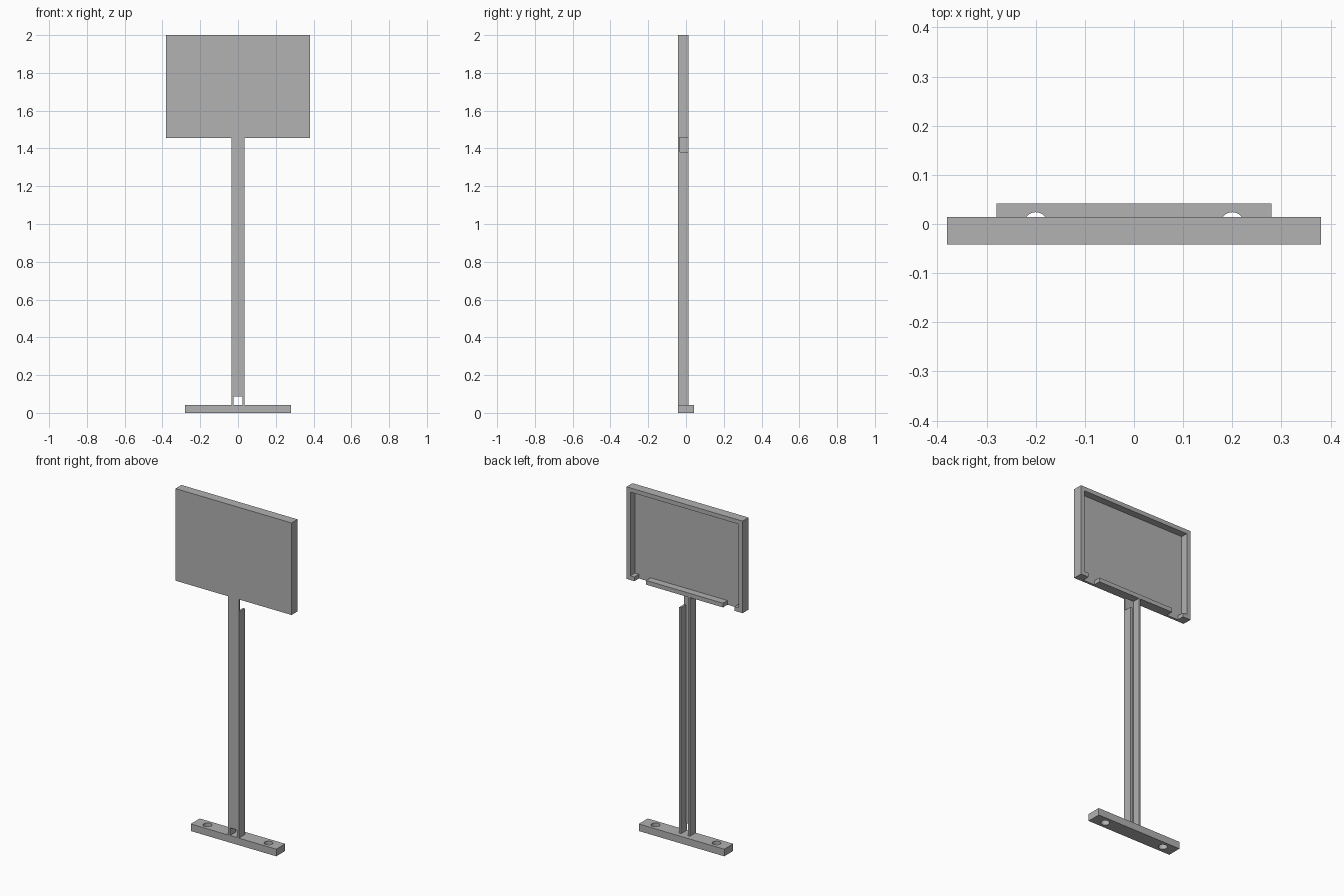
import bpy
import bmesh

default = bpy.data.objects.get("Cube")
if default:
    bpy.data.objects.remove(default, do_unlink=True)

grey = bpy.data.materials.new("plain grey")
grey.use_nodes = True
COLOR = (0.445, 0.445, 0.445, 1)
grey.diffuse_color = COLOR
grey.node_tree.nodes["Principled BSDF"].inputs["Base Color"].default_value = COLOR

FRONT, BACK = -0.042, 0.014      # shared depth of panel and post
BASE_TOP, PANEL_BOTTOM = 0.042, 1.455


def prism(name, outline, z0, z1):
    """Extrude an xy outline from z0 up to z1."""
    bm = bmesh.new()
    face = bm.faces.new([bm.verts.new((x, y, z0)) for x, y in outline])
    new = bmesh.ops.extrude_face_region(bm, geom=[face])["geom"]
    verts = [v for v in new if isinstance(v, bmesh.types.BMVert)]
    bmesh.ops.translate(bm, verts=verts, vec=(0, 0, z1 - z0))
    bmesh.ops.recalc_face_normals(bm, faces=bm.faces)
    mesh = bpy.data.meshes.new(name)
    bm.to_mesh(mesh)
    bm.free()
    mesh.materials.append(grey)
    obj = bpy.data.objects.new(name, mesh)
    bpy.context.collection.objects.link(obj)
    return obj


def box(name, x0, x1, y0, y1, z0, z1):
    return prism(name, [(x0, y0), (x1, y0), (x1, y1), (x0, y1)], z0, z1)


def cut(obj, cutter):
    """Subtract the cutter from obj and discard it."""
    cutter.hide_render = True
    mod = obj.modifiers.new("cut", "BOOLEAN")
    mod.operation = "DIFFERENCE"
    mod.solver = "EXACT"
    mod.object = cutter
    bpy.context.view_layer.objects.active = obj
    bpy.ops.object.modifier_apply(modifier=mod.name)
    bpy.data.objects.remove(cutter, do_unlink=True)


# Foot bar with two screw holes
base = box("base", -0.28, 0.28, -0.042, 0.042, 0, BASE_TOP)
for side in (-1, 1):
    bpy.ops.mesh.primitive_cylinder_add(vertices=32, radius=0.024, depth=0.2,
                                        location=(0.2 * side, 0, 0))
    cut(base, bpy.context.object)

# U-channel post, open to the back
W, IN, WEB = 0.035, 0.023, -0.031
post = prism("post", [(-W, FRONT), (W, FRONT), (W, BACK), (IN, BACK),
                      (IN, WEB), (-IN, WEB), (-IN, BACK), (-W, BACK)],
             BASE_TOP, PANEL_BOTTOM)
# Cable window at the foot and open notch in the left flange at the top
cut(post, box("window", -IN, IN, -0.1, WEB + 0.01, 0, 0.088))
cut(post, box("notch", IN - 0.01, 0.1, WEB, 0.1, 1.38, 1.6))

# Sign panel: shallow tray open to the back
RIM, FLOOR = 0.025, -0.028
panel = box("sign_panel", -0.38, 0.38, FRONT, BACK, PANEL_BOTTOM, 2)
cut(panel, box("recess", -0.38 + RIM, 0.38 - RIM, FLOOR, 0.1,
               PANEL_BOTTOM + RIM, 2 - RIM))
# Gaps in the lower rim near both corners
for side in (-1, 1):
    x0, x1 = sorted((0.252 * side, 0.328 * side))
    cut(panel, box("rim_gap", x0, x1, FLOOR, 0.1, 1.4, PANEL_BOTTOM + RIM + 0.01))
